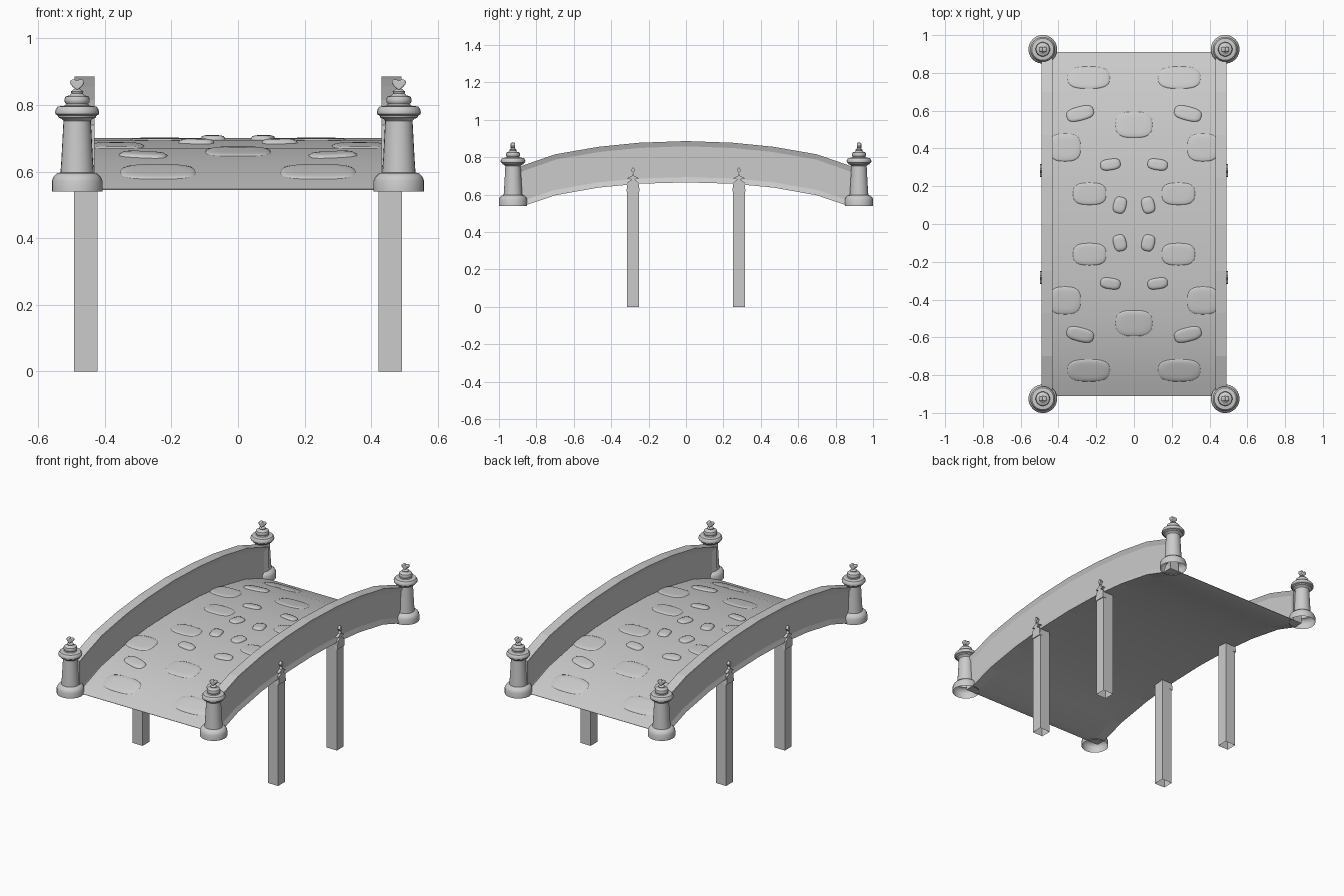
import bpy, bmesh, math

if "Cube" in bpy.data.objects:
    bpy.data.objects.remove(bpy.data.objects["Cube"])

stone = bpy.data.materials.new("grey stone")
stone.diffuse_color = (0.6, 0.6, 0.6, 1)
stone.use_nodes = True
stone.node_tree.nodes["Principled BSDF"].inputs["Base Color"].default_value = stone.diffuse_color


def finish(bm, name, smooth=None):
    bmesh.ops.recalc_face_normals(bm, faces=bm.faces[:])
    me = bpy.data.meshes.new(name)
    bm.to_mesh(me)
    bm.free()
    me.materials.append(stone)
    ob = bpy.data.objects.new(name, me)
    bpy.context.collection.objects.link(ob)
    if smooth:
        bpy.ops.object.select_all(action='DESELECT')
        ob.select_set(True)
        bpy.context.view_layer.objects.active = ob
        bpy.ops.object.shade_smooth_by_angle(angle=math.radians(smooth))
    return ob


# Arch outlines: half profiles as (distance from middle, height)
DECK_TOP = [(0, .70), (.25, .693), (.47, .67), (.7, .626), (.85, .571), (.91, .547)]
UNDER = [(0, .665), (.25, .658), (.47, .637), (.7, .596), (.85, .545), (.91, .545)]
RAIL_TOP = [(0, .886), (.25, .877), (.47, .855), (.7, .815), (.85, .763), (.91, .74)]


def height(profile, y):
    y = abs(y)
    for (a, za), (b, zb) in zip(profile, profile[1:]):
        if y <= b:
            return za + (zb - za) * (y - a) / (b - a)
    return profile[-1][1]


def arch(x0, x1, top, bottom):
    """Solid arched strip between two profiles."""
    bm = bmesh.new()
    ys = [-p[0] for p in top[:0:-1]] + [p[0] for p in top]
    rings = [[bm.verts.new(c) for c in (
        (x0, y, height(bottom, y)), (x1, y, height(bottom, y)),
        (x1, y, height(top, y)), (x0, y, height(top, y)))] for y in ys]
    for r, s in zip(rings, rings[1:]):
        for i in range(4):
            j = (i + 1) % 4
            bm.faces.new((r[i], r[j], s[j], s[i]))
    bm.faces.new(rings[0])
    bm.faces.new(rings[-1])
    bmesh.ops.recalc_face_normals(bm, faces=bm.faces[:])
    return bm


def prism(bm, outline, axis, a, b):
    """Extrude a 2D outline (horizontal, z) from a to b along x or y."""
    def put(u, z, d):
        return bm.verts.new((d, u, z) if axis == 'x' else (u, d, z))
    lo = [put(u, z, a) for u, z in outline]
    hi = [put(u, z, b) for u, z in outline]
    bm.faces.new(lo)
    bm.faces.new(hi)
    for i in range(len(lo)):
        j = (i + 1) % len(lo)
        bm.faces.new((lo[i], lo[j], hi[j], hi[i]))


# Walkway
finish(arch(-.436, .436, DECK_TOP, UNDER), "deck", 30)

# Side walls with recessed panels on both faces
for s, side in ((-1, "left"), (1, "right")):
    bm = arch(.431 * s, .491 * s, RAIL_TOP, UNDER)
    for d in (-1, 1):
        faces = [f for f in bm.faces if f.normal.x * d > .9]
        bmesh.ops.inset_region(bm, faces=faces, thickness=.028, depth=-.01,
                               use_even_offset=True, use_boundary=True)
    finish(bm, side + "_wall")


# Paving stones: low domes that follow the arch
def paver(bm, cx, cy, w, l, h, turn):
    n, c, s = 24, math.cos(turn), math.sin(turn)
    prev = None
    for r, k in ((1, -.4), (.96, .3), (.86, .75), (.6, .95), (.25, 1)):
        ring = []
        for i in range(n):
            t = 2 * math.pi * i / n
            u = r * w / 2 * math.copysign(abs(math.cos(t)) ** .7, math.cos(t))
            v = r * l / 2 * math.copysign(abs(math.sin(t)) ** .7, math.sin(t))
            x, y = cx + u * c - v * s, cy + u * s + v * c
            x = max(-.45, min(.45, x))
            ring.append(bm.verts.new((x, y, height(DECK_TOP, y) + h * k)))
        if prev:
            for i in range(n):
                j = (i + 1) % n
                bm.faces.new((prev[i], prev[j], ring[j], ring[i]))
        prev = ring
    bm.faces.new(prev)


bm = bmesh.new()
PAVERS = [(.24, .775, .23, .12, .007, 0), (.285, .585, .15, .075, .010, -.25),
          (.365, .405, .17, .15, .006, 0), (.125, .315, .11, .06, .012, -.15),
          (.235, .16, .18, .12, .006, 0), (.075, .10, .07, .09, .012, .25)]
for x, y, w, l, h, t in PAVERS:
    for sx in (-1, 1):
        for sy in (-1, 1):
            paver(bm, x * sx, y * sy, w, l, h, t * sx * sy)
for sy in (-1, 1):
    paver(bm, 0, .525 * sy, .2, .14, .006, 0)
finish(bm, "paving_stones", 50)

# Corner posts: turned profile (radius, height), open underneath
POST = [(.076, .54), (.076, .572), (.071, .584), (.06, .595), (.05, .597), (.047, .64),
        (.041, .752), (.046, .758), (.056, .762), (.058, .768), (.065, .772), (.066, .779),
        (.064, .787), (.058, .795), (.036, .798), (.033, .803), (.037, .808), (.038, .816),
        (.035, .825), (.022, .829), (.017, .835), (.019, .84), (.008, .849), (.001, .852)]
HEART = [(0, .843), (.014, .855), (.021, .864), (.021, .871), (.015, .877), (.007, .877),
         (0, .871), (-.007, .877), (-.015, .877), (-.021, .871), (-.021, .864), (-.014, .855)]
LEG_Y = .283
for sx, side in ((-1, "left"), (1, "right")):
    for sy, end in ((-1, "front"), (1, "back")):
        tag = end + "_" + side
        px, py = .483 * sx, .925 * sy
        bm = bmesh.new()
        vs = [bm.verts.new((px + r, py, z)) for r, z in POST]
        es = [bm.edges.new(p) for p in zip(vs, vs[1:])]
        bmesh.ops.spin(bm, geom=vs + es, cent=(px, py, 0), axis=(0, 0, 1),
                       angle=2 * math.pi, steps=24, use_duplicate=False)
        bmesh.ops.remove_doubles(bm, verts=bm.verts[:], dist=.0002)
        finish(bm, tag + "_post", 35)

        # Heart shaped finial
        bm = bmesh.new()
        prism(bm, [(px + u, z) for u, z in HEART], 'y', py - .012, py + .012)
        ob = finish(bm, tag + "_finial", 40)
        bev = ob.modifiers.new("soft edges", 'BEVEL')
        bev.width, bev.segments = .004, 2

        # Square leg, open underneath
        bm = bmesh.new()
        y = LEG_Y * sy
        prism(bm, [(y - .033, 0), (y + .033, 0), (y + .033, .66), (y - .033, .66)],
              'x', .422 * sx, .492 * sx)
        floor = [f for f in bm.faces if f.calc_center_median().z < .001]
        bmesh.ops.delete(bm, geom=floor, context='FACES_ONLY')
        finish(bm, tag + "_leg")

        # Pointed ornament above the leg on the outer wall face
        bm = bmesh.new()
        a, b = .476 * sx, .497 * sx
        prism(bm, [(y - .035, .617), (y + .035, .617), (y + .03, .665), (y + .008, .68),
                   (y + .032, .687), (y + .006, .70), (y, .715), (y - .006, .70),
                   (y - .032, .687), (y - .008, .68), (y - .03, .665)], 'x', a, b)
        prism(bm, [(y, .715), (y + .012, .731), (y, .747), (y - .012, .731)], 'x', a, b)
        finish(bm, tag + "_leg_ornament")
